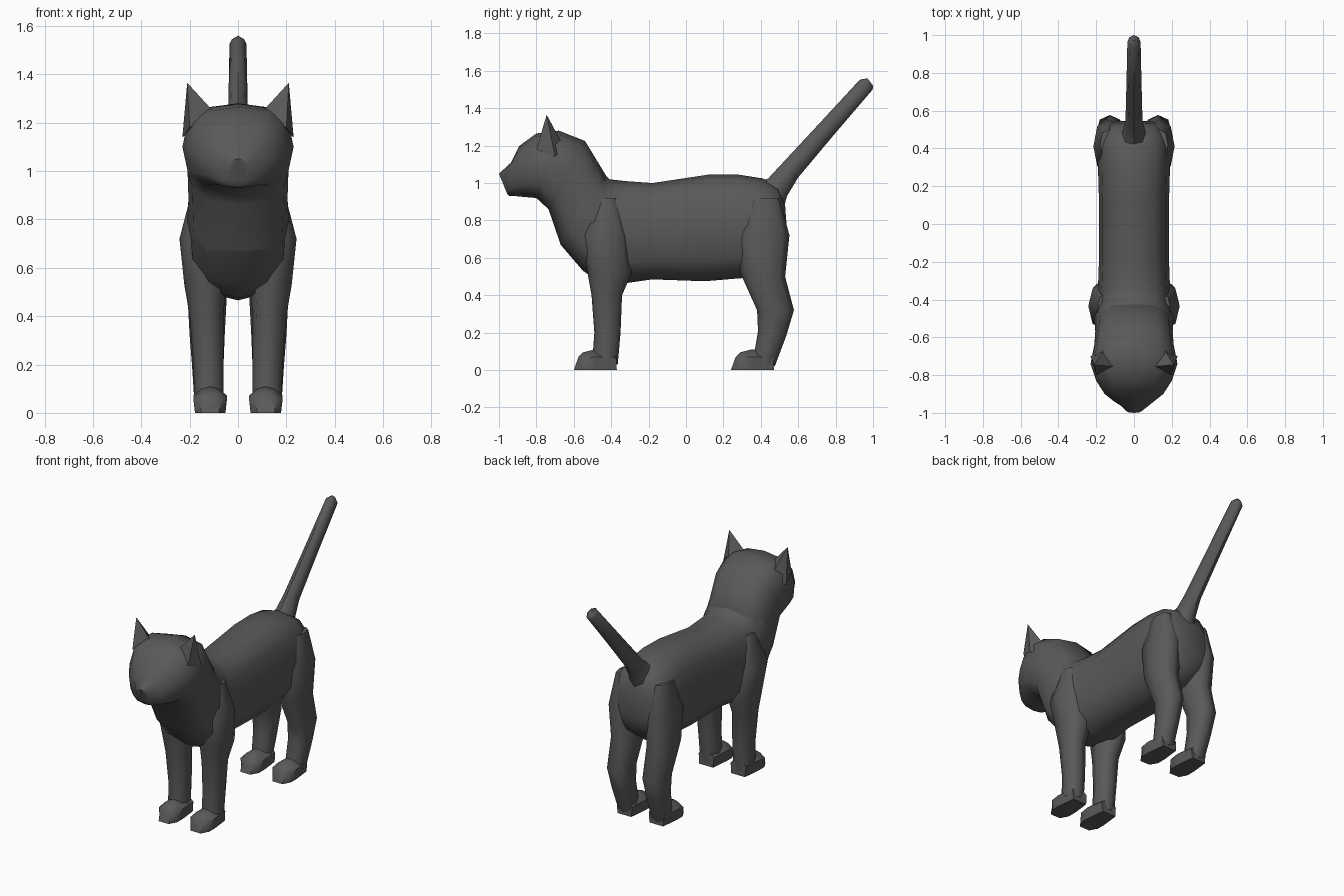
import bpy, bmesh, math

fur = bpy.data.materials.new("dark_grey_fur")
fur.diffuse_color = (0.10, 0.10, 0.10, 1)


def oval(n, p=2.0):
    """Unit superellipse section; v = -1 is the first end, +1 the second."""
    pts = []
    for i in range(n):
        a = 2 * math.pi * i / n
        c, s = math.cos(a), math.sin(a)
        pts.append((math.copysign(abs(c) ** (2 / p), c),
                    math.copysign(abs(s) ** (2 / p), s)))
    return pts


def finish(name, bm, mirror, angle):
    bmesh.ops.recalc_face_normals(bm, faces=bm.faces)
    me = bpy.data.meshes.new(name)
    bm.to_mesh(me)
    bm.free()
    me.materials.append(fur)
    ob = bpy.data.objects.new(name, me)
    bpy.context.collection.objects.link(ob)
    if mirror:
        ob.modifiers.new("mirror", 'MIRROR')
    bpy.ops.object.select_all(action='DESELECT')
    ob.select_set(True)
    bpy.context.view_layer.objects.active = ob
    bpy.ops.object.shade_smooth_by_angle(angle=math.radians(angle))
    return ob


def loft(name, rings, section, mirror=False, angle=60):
    """Each ring: two end points in the yz plane, then x range."""
    bm = bmesh.new()
    loops = []
    for ay, az, by, bz, x0, x1 in rings:
        loops.append([bm.verts.new(((x0 + x1) / 2 + u * (x1 - x0) / 2,
                                    (ay + by) / 2 + v * (by - ay) / 2,
                                    (az + bz) / 2 + v * (bz - az) / 2))
                      for u, v in section])
    n = len(section)
    for p, q in zip(loops, loops[1:]):
        for i in range(n):
            j = (i + 1) % n
            bm.faces.new((p[i], p[j], q[j], q[i]))
    bm.faces.new(loops[0])
    bm.faces.new(loops[-1])
    return finish(name, bm, mirror, angle)


def centred(rows):
    return [(*r[:4], -r[4], r[4]) for r in rows]


# Torso, rump to chest (belly point, back point, half width)
loft("torso", centred([
    (0.545, 0.68, 0.53, 0.88, 0.11),
    (0.51, 0.57, 0.49, 0.98, 0.17),
    (0.42, 0.50, 0.41, 1.025, 0.19),
    (0.28, 0.49, 0.28, 1.045, 0.19),
    (0.10, 0.475, 0.12, 1.045, 0.185),
    (-0.18, 0.485, -0.18, 1.0, 0.185),
    (-0.32, 0.465, -0.32, 1.01, 0.19),
    (-0.47, 0.475, -0.41, 1.02, 0.20),
    (-0.55, 0.53, -0.43, 1.04, 0.21),
    (-0.67, 0.67, -0.47, 1.10, 0.205)]), oval(12, 2.6))

# Neck and head, ending in the blunt muzzle
loft("head", centred([
    (-0.55, 0.54, -0.41, 1.01, 0.20),
    (-0.67, 0.67, -0.47, 1.11, 0.205),
    (-0.735, 0.86, -0.54, 1.225, 0.21),
    (-0.80, 0.92, -0.68, 1.28, 0.23),
    (-0.86, 0.925, -0.80, 1.265, 0.20),
    (-0.91, 0.93, -0.89, 1.20, 0.155),
    (-0.945, 0.93, -0.935, 1.11, 0.105),
    (-0.955, 0.94, -1.0, 1.05, 0.045)]), oval(12, 2.7))

# Ears: leaning pyramids
bm = bmesh.new()
base = [bm.verts.new(c) for c in ((0.10, -0.755, 1.245), (0.20, -0.80, 1.18),
                                  (0.23, -0.70, 1.14), (0.15, -0.65, 1.19))]
tip = bm.verts.new((0.21, -0.745, 1.365))
bm.faces.new(base)
for i in range(4):
    bm.faces.new((base[i], base[(i + 1) % 4], tip))
finish("ears", bm, True, 50)

# Legs, top to bottom (front point, back point, inner and outer x)
loft("front_legs", [
    (-0.49, 0.92, -0.37, 0.92, 0.10, 0.19),
    (-0.56, 0.72, -0.31, 0.72, 0.06, 0.242),
    (-0.53, 0.54, -0.29, 0.52, 0.05, 0.222),
    (-0.505, 0.40, -0.342, 0.40, 0.06, 0.20),
    (-0.49, 0.20, -0.35, 0.20, 0.06, 0.185),
    (-0.50, 0.06, -0.365, 0.03, 0.06, 0.18)], oval(8, 2.4), True)
loft("hind_legs", [
    (0.34, 0.92, 0.50, 0.92, 0.09, 0.18),
    (0.27, 0.72, 0.553, 0.72, 0.05, 0.215),
    (0.29, 0.52, 0.53, 0.50, 0.045, 0.21),
    (0.38, 0.32, 0.577, 0.32, 0.055, 0.20),
    (0.385, 0.21, 0.535, 0.18, 0.06, 0.19),
    (0.36, 0.06, 0.475, 0.02, 0.06, 0.18)], oval(8, 2.4), True)

# Paws: flat sole with a ridged top
paw = [(-0.9, -1), (0.9, -1), (1, 0.3), (0.5, 0.8), (0, 1), (-0.5, 0.8), (-1, 0.3)]
for name, heel in (("front_paws", -0.37), ("hind_paws", 0.47)):
    loft(name, [
        (heel, 0, heel - 0.005, 0.10, 0.06, 0.17),
        (heel - 0.12, 0, heel - 0.12, 0.11, 0.045, 0.185),
        (heel - 0.18, 0, heel - 0.18, 0.095, 0.045, 0.185),
        (heel - 0.23, 0, heel - 0.205, 0.07, 0.075, 0.155)], paw, True, 50)

# Tail, flared where it leaves the back
loft("tail", centred([
    (0.52, 0.86, 0.38, 1.00, 0.075),
    (0.54, 0.93, 0.44, 1.025, 0.06),
    (0.60, 1.03, 0.50, 1.09, 0.045),
    (0.78, 1.245, 0.70, 1.305, 0.04),
    (0.998, 1.50, 0.93, 1.553, 0.035),
    (1.0, 1.52, 0.97, 1.56, 0.012)]), oval(8), angle=50)
